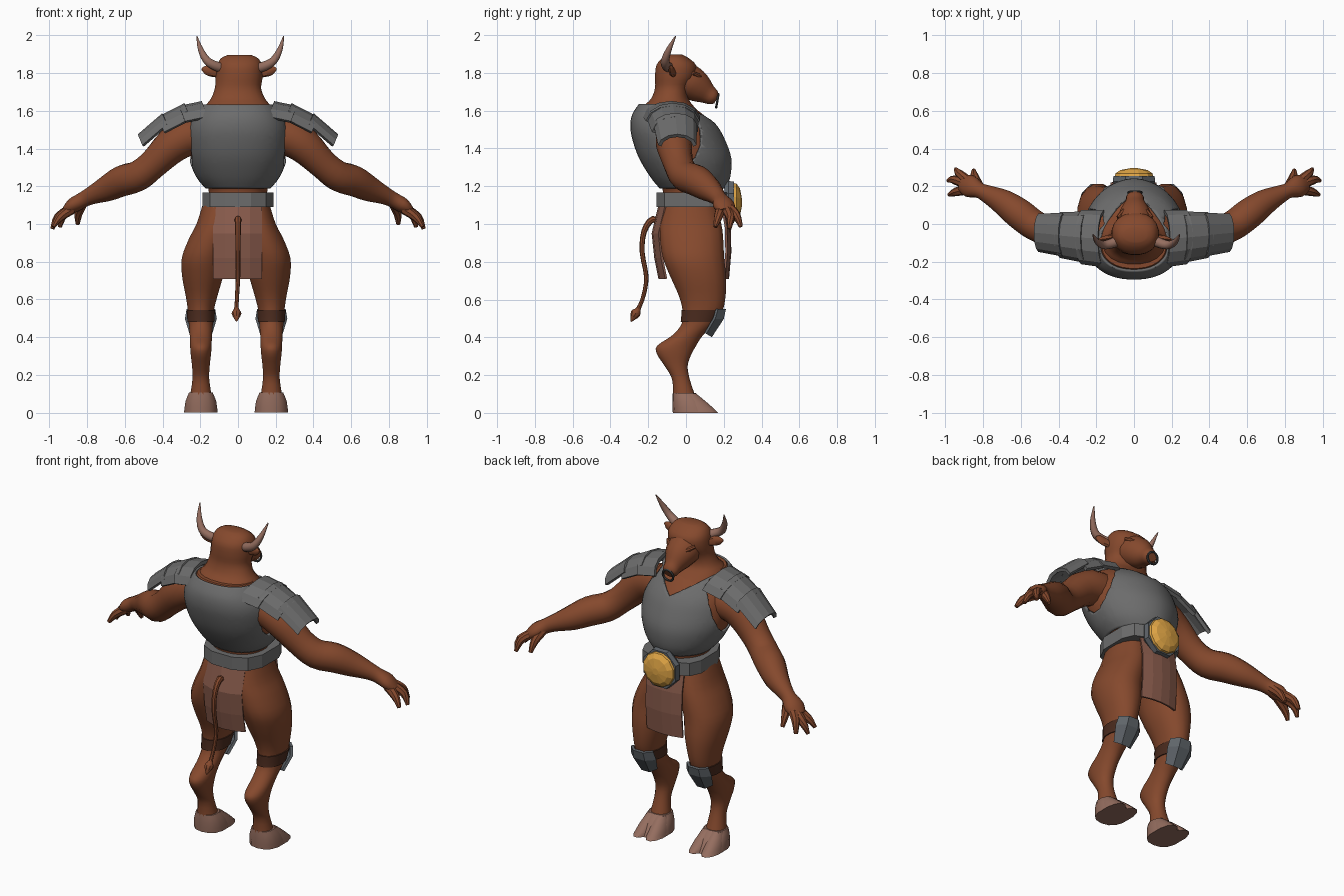
import bpy, bmesh, math
from mathutils import Vector

if "Cube" in bpy.data.objects:
    bpy.data.objects.remove(bpy.data.objects["Cube"])


def mat(name, r, g, b):
    m = bpy.data.materials.new(name)
    m.diffuse_color = (r, g, b, 1)
    m.use_nodes = True
    m.node_tree.nodes["Principled BSDF"].inputs["Base Color"].default_value = m.diffuse_color
    return m


SKIN = mat("skin brown", .235, .066, .026)
STEEL = mat("armour grey", .15, .15, .15)
PLATE = mat("dark steel", .115, .13, .145)
HORN = mat("horn and hoof", .30, .155, .115)
CLOTH = mat("loincloth leather", .25, .105, .072)
STRAP = mat("strap dark brown", .07, .024, .013)
GOLD = mat("gold", .75, .38, .06)
IRON = mat("ring iron", .05, .05, .05)


def finish(name, bm, m, smooth=True):
    bmesh.ops.recalc_face_normals(bm, faces=bm.faces)
    me = bpy.data.meshes.new(name)
    bm.to_mesh(me)
    bm.free()
    me.materials.append(m)
    ob = bpy.data.objects.new(name, me)
    bpy.context.collection.objects.link(ob)
    if smooth:
        bpy.ops.object.select_all(action='DESELECT')
        ob.select_set(True)
        bpy.context.view_layer.objects.active = ob
        bpy.ops.object.shade_smooth_by_angle(angle=math.radians(40))
    return ob


def spline(pts, k):
    """Catmull-Rom through tuples of any length, k steps per span."""
    P = [Vector(p) for p in pts]
    out = []
    for i in range(len(P) - 1):
        a, b, c, d = P[max(i - 1, 0)], P[i], P[i + 1], P[min(i + 2, len(P) - 1)]
        for j in range(k):
            t = j / k
            out.append(b + (c - a) * (.5 * t) + (a * 2 - b * 5 + c * 4 - d) * (.5 * t * t)
                       + (b * 3 - a - c * 3 + d) * (.5 * t ** 3))
    return out + [P[-1]]


def skin_rings(rings, caps=True):
    bm = bmesh.new()
    vs = [[bm.verts.new(p) for p in r] for r in rings]
    n = len(vs[0])
    for a, b in zip(vs, vs[1:]):
        for i in range(n):
            bm.faces.new((a[i], a[(i + 1) % n], b[(i + 1) % n], b[i]))
    if caps:
        bm.faces.new(vs[0])
        bm.faces.new(vs[-1])
    return bm


def loft(secs, n=20, k=3, e=2.0, s=1, ox=0, grow=0, caps=True, front=None):
    """Horizontal rings: (z, centre x, y back, y front, half width)."""
    rings = []
    for z, cx, y0, y1, rx in (spline(secs, k) if k > 1 else secs):
        r = []
        for i in range(n):
            a = 2 * math.pi * (i + .5) / n
            c, q = math.cos(a), math.sin(a)
            p = 2 / (front if front and q > 0 else e)
            r.append((s * cx + ox + (rx + grow) * math.copysign(abs(c) ** p, c),
                      (y0 + y1) / 2 + ((y1 - y0) / 2 + grow) * math.copysign(abs(q) ** p, q), z))
        rings.append(r)
    return skin_rings(rings, caps)


def tube(pts, ref, n=10, k=3, s=1, ox=0):
    """Tube along (x, y, z, radius along ref, other radius)."""
    P = spline([p if len(p) == 5 else (*p, p[3]) for p in pts], k)
    rings = []
    for i, p in enumerate(P):
        t = (P[min(i + 1, len(P) - 1)] - P[max(i - 1, 0)])
        t = Vector(t[:3]).normalized()
        a = Vector(ref)
        a = (a - t * a.dot(t)).normalized()
        b = t.cross(a)
        ring = [Vector(p[:3]) + a * p[3] * math.cos(w) + b * p[4] * math.sin(w)
                for w in (2 * math.pi * j / n for j in range(n))]
        rings.append([(s * v.x + ox, v.y, v.z) for v in ring])
    return skin_rings(rings)


def sheet(name, rows, m, thick):
    bm = bmesh.new()
    vs = [[bm.verts.new(p) for p in r] for r in rows]
    for a, b in zip(vs, vs[1:]):
        for i in range(len(a) - 1):
            bm.faces.new((a[i], a[i + 1], b[i + 1], b[i]))
    ob = finish(name, bm, m, False)
    mod = ob.modifiers.new("thickness", 'SOLIDIFY')
    mod.thickness = thick
    mod.offset = 0


X, Y, Z = (1, 0, 0), (0, 1, 0), (0, 0, 1)

# Torso under the armour
chest = [(1.188, 0, -.14, .21, .172), (1.25, 0, -.19, .235, .222), (1.35, 0, -.25, .24, .262),
         (1.45, 0, -.285, .205, .272), (1.52, 0, -.295, .165, .262), (1.58, 0, -.285, .105, .23),
         (1.635, 0, -.25, .03, .185)]
hips = [(.86, 0, -.06, .10, .08), (.93, 0, -.12, .16, .13), (1.02, 0, -.145, .195, .175),
        (1.12, 0, -.14, .205, .175)]
finish("torso", loft(hips + chest, 28, 3, 2.2, grow=-.014, front=1.85), SKIN)

# Cuirass shell with a V neckline and clean oval arm openings
bm = loft(chest, 48, 4, 2.25, caps=False, front=1.85)
for sx in (-1, 1):
    bmesh.ops.bisect_plane(bm, geom=bm.verts[:] + bm.edges[:] + bm.faces[:],
                           plane_co=(0, 0, 1.525), plane_no=(-.6 * sx, 0, 1))
hole = [(-.03 + .11 * math.cos(a), 1.46 + .15 * math.sin(a), math.cos(a) / .11, math.sin(a) / .15)
        for a in (math.pi * j / 6 for j in range(12))]
for y, z, ny, nz in hole:
    fs = [f for f in bm.faces if abs(f.calc_center_median().x) > .12]
    geo = list({v for f in fs for v in f.verts}) + list({e for f in fs for e in f.edges}) + fs
    bmesh.ops.bisect_plane(bm, geom=geo, plane_co=(0, y, z), plane_no=(0, ny, nz))
gone = []
for f in bm.faces:
    c = f.calc_center_median()
    neck = c.y > -.06 and c.z > 1.525 + .6 * abs(c.x)
    arm = abs(c.x) > .12 and all((c.y - y) * ny + (c.z - z) * nz < 0 for y, z, ny, nz in hole)
    if neck or arm:
        gone.append(f)
bmesh.ops.delete(bm, geom=gone, context='FACES')
cuirass = finish("cuirass", bm, STEEL)
mod = cuirass.modifiers.new("thickness", 'SOLIDIFY')
mod.thickness = .012
mod.offset = -1

# Neck, skull, muzzle and nose ring
finish("neck_and_skull", loft([
    (1.54, 0, -.25, .12, .20), (1.62, 0, -.225, .045, .178), (1.665, 0, -.185, .015, .145),
    (1.72, 0, -.165, .02, .124), (1.78, .006, -.165, .055, .126), (1.84, .008, -.158, .055, .122),
    (1.88, .008, -.125, .012, .098), (1.897, .008, -.095, -.02, .06)], 20, 3, 2.2), SKIN)
finish("muzzle", tube([
    (.005, -.03, 1.775, .10, .10), (.005, .03, 1.745, .095, .092), (.005, .075, 1.715, .075, .078),
    (.005, .115, 1.688, .052, .055), (.005, .145, 1.67, .046, .042), (.005, .162, 1.66, .03, .026)], X, 14), SKIN)
bpy.ops.mesh.primitive_torus_add(major_segments=16, minor_segments=6, major_radius=.035, minor_radius=.007,
                                 location=(.005, .166, 1.652), rotation=(math.radians(80), 0, 0))
bpy.context.object.name = "nose_ring"
bpy.context.object.data.materials.append(IRON)

# Belt and round buckle
finish("belt", loft([(1.09, 0, -.16, .226, .193), (1.168, 0, -.16, .226, .193)], 12, 1, 2.6, front=3.6),
       STEEL, False)


def disc(name, steps, n, m):
    rings = [[(r * math.cos(a), y, 1.115 + r * math.sin(a))
              for a in (2 * math.pi * (i + .5) / n for i in range(n))] for y, r in steps]
    finish(name, skin_rings(rings), m, False)


disc("buckle_rim", [(.205, .11), (.225, .122), (.255, .118)], 8, PLATE)
disc("buckle_gold_dome", [(.25, .106), (.268, .102), (.286, .075), (.296, .02)], 12, GOLD)

# Loincloth flaps, wrapped slightly round the hips
for name, w, bow, path in (
        ("loincloth_back", .128, .035, [(-.14, 1.10), (-.176, .95), (-.162, .82), (-.14, .71)]),
        ("loincloth_front", .12, -.02, [(.21, 1.10), (.232, .98), (.234, .85), (.222, .71)])):
    sheet(name, [[(w * u - .003, y + bow * u * u, z) for u in (-1, -.5, 0, .5, 1)] for y, z in path], CLOTH, .012)

# Tail with a tuft
finish("tail", tube([(0, -.11, .99, .018), (0, -.175, 1.025, .018), (0, -.222, .96, .015), (0, -.232, .85, .013),
                     (0, -.21, .72, .012), (-.005, -.225, .62, .011), (-.008, -.25, .555, .012),
                     (-.008, -.268, .525, .026), (-.008, -.292, .483, .003)], X, 8), SKIN)

for side, s in (("right", 1), ("left", -1)):
    # Horns, ears and brows
    finish(side + "_horn", tube([(.09, -.085, 1.825, .028), (.135, -.105, 1.84, .026), (.178, -.11, 1.868, .022),
                                 (.21, -.09, 1.925, .015), (.23, -.055, 1.995, .003)], Y, 10, s=s, ox=.012), HORN)
    finish(side + "_ear", tube([(.10, -.06, 1.79, .014, .016), (.145, -.075, 1.808, .016, .027),
                                (.175, -.08, 1.818, .012, .024), (.198, -.085, 1.822, .003, .006)],
                               Y, 8, s=s, ox=.006), SKIN)
    finish(side + "_brow", tube([(.015, .088, 1.772, .01), (.055, .072, 1.782, .014), (.09, .035, 1.80, .01)],
                                Z, 8, s=s, ox=.005), SKIN)

    # Arms, hands and fingers
    finish(side + "_arm", tube([
        (.16, -.055, 1.47, .10), (.26, -.06, 1.465, .102), (.35, -.062, 1.415, .095), (.45, -.04, 1.318, .08),
        (.53, -.005, 1.255, .082), (.61, .055, 1.23, .083), (.69, .113, 1.19, .07), (.77, .155, 1.155, .05),
        (.82, .178, 1.13, .042), (.87, .2, 1.10, .04, .06), (.91, .215, 1.065, .026, .045)], Z, 14, s=s), SKIN)
    for i, f in enumerate((
            [(.87, .22, 1.09), (.925, .265, 1.05), (.945, .29, .985)],
            [(.89, .21, 1.08), (.955, .235, 1.035), (.985, .23, .975)],
            [(.88, .185, 1.08), (.945, .17, 1.035), (.98, .155, .985)],
            [(.82, .19, 1.12), (.845, .25, 1.06), (.85, .285, 1.0)])):
        finish(f"{side}_finger_{i + 1}", tube([(*p, r) for p, r in zip(f, (.028, .023, .011))], Z, 8, s=s), SKIN)

    # Overlapping shoulder plates: (x, z, y back, y front) at both ends
    for i, (ends, drop) in enumerate((
            (((.19, 1.642, -.222, .066), (.31, 1.617, -.205, .066)), .085),
            (((.28, 1.632, -.20, .058), (.42, 1.56, -.172, .055)), .085),
            (((.395, 1.58, -.165, .05), (.525, 1.468, -.14, .048)), .06))):
        rows = []
        for x, z, y0, y1 in ends:
            row = []
            for j in range(7):
                a = math.radians(-84 + 28 * j)
                d = drop * (1 - math.cos(a))
                row.append((s * (x - .4 * d), (y0 + y1) / 2 + (y1 - y0) / 2 * math.sin(a), z - d))
            rows.append(row)
        sheet(f"{side}_shoulder_plate_{i + 1}", rows, STEEL, .02)

    # Legs with backward hocks
    ox = -.01
    finish(side + "_leg", loft([
        (1.10, .09, -.12, .16, .09), (1.0, .11, -.14, .19, .102), (.92, .137, -.14, .20, .116),
        (.82, .17, -.125, .205, .12), (.72, .178, -.085, .215, .11), (.62, .183, -.04, .212, .086),
        (.54, .187, -.02, .195, .07), (.47, .187, -.025, .15, .065), (.41, .187, -.075, .09, .06),
        (.355, .187, -.155, .055, .058), (.31, .187, -.155, .03, .055), (.25, .187, -.115, .01, .048),
        (.18, .187, -.075, .02, .045), (.09, .187, -.07, .05, .058)], 16, 3, 2.1, s, ox), SKIN)

    # Cloven hooves
    finish(side + "_hoof_heel", loft([(0, .187, -.07, .145, .091), (.06, .187, -.072, .10, .083),
                                      (.106, .187, -.07, .05, .064)], 14, 2, 2.4, s, ox), HORN)
    for j in (-1, 1):
        finish(f"{side}_hoof_toe_{'inner' if j < 0 else 'outer'}", loft([
            (0, .187 + .042 * j, -.04, .175, .049), (.05, .187 + .036 * j, -.04, .12, .046),
            (.102, .187 + .03 * j, -.04, .055, .033)], 12, 2, 2.1, s, ox), HORN)

    # Knee strap and bent knee guard
    finish(side + "_knee_strap", loft([(.48, .187, -.024, .157, .066), (.51, .187, -.021, .178, .068),
                                       (.545, .187, -.021, .197, .071)], 16, 1, 2.1, s, ox, .006), STRAP)
    sheet(side + "_knee_guard", [
        [(s * .187 + ox + u * w, yc - dy * abs(u) ** 2, z + dz * abs(u)) for u in (-1, -.45, .45, 1)]
        for yc, z, w, dy, dz in ((.214, .55, .07, .05, 0), (.204, .50, .079, .055, 0),
                                 (.138, .392, .055, .035, .03))], PLATE, .016)
